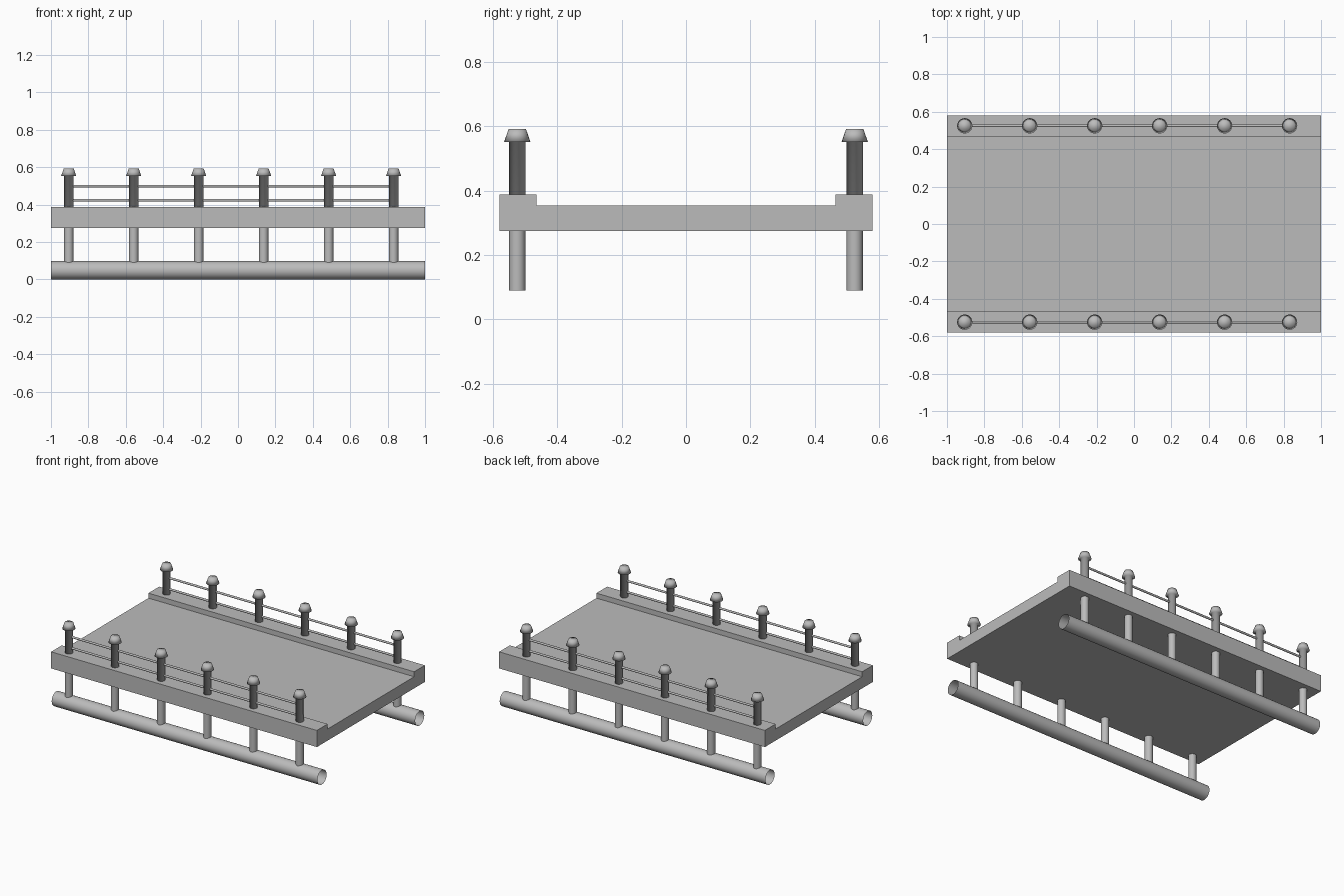
import bpy, bmesh, math
from mathutils import Matrix, Vector

if "Cube" in bpy.data.objects:
    bpy.data.objects.remove(bpy.data.objects["Cube"], do_unlink=True)

GREY = (0.5, 0.5, 0.5, 1)
grey = bpy.data.materials.new("plain grey")
grey.use_nodes = True
grey.diffuse_color = GREY
grey.node_tree.nodes["Principled BSDF"].inputs["Base Color"].default_value = GREY

SIDE_Y = 0.525
POST_X = [-0.905 + 0.3474 * i for i in range(6)]


def finish(name, bm, smooth=True):
    bmesh.ops.recalc_face_normals(bm, faces=bm.faces)
    mesh = bpy.data.meshes.new(name)
    bm.to_mesh(mesh)
    bm.free()
    mesh.materials.append(grey)
    for p in mesh.polygons:
        p.use_smooth = smooth
    obj = bpy.data.objects.new(name, mesh)
    bpy.context.collection.objects.link(obj)
    return obj


def lathe(name, profile, location, along_x=False, capped=False, sides=24):
    """Sweep (radius, height) points into rings of quads, optionally capped."""
    bm = bmesh.new()
    rings = []
    for r, h in profile:
        ring = []
        for i in range(sides):
            a = math.tau * i / sides
            ring.append(bm.verts.new((r * math.cos(a), r * math.sin(a), h)))
        rings.append(ring)
    for lower, upper in zip(rings, rings[1:]):
        for i in range(sides):
            j = (i + 1) % sides
            bm.faces.new((lower[i], lower[j], upper[j], upper[i]))
    if capped:
        bm.faces.new(rings[0][::-1])
        bm.faces.new(rings[-1])
    turn = Matrix.Rotation(math.pi / 2, 4, 'Y') if along_x else Matrix()
    bm.transform(Matrix.Translation(Vector(location)) @ turn)
    # Open tubes need their outside orientation kept by the recalculation
    return finish(name, bm)


# Deck: channel section with a raised curb along each long side
section = [(0.58, 0.275), (0.58, 0.388), (0.465, 0.388), (0.465, 0.354)]
section += [(-y, z) for y, z in reversed(section)]
bm = bmesh.new()
end = bm.faces.new([bm.verts.new((-1, y, z)) for y, z in section])
moved = bmesh.ops.extrude_face_region(bm, geom=[end], use_keep_orig=True)
verts = [v for v in moved["geom"] if isinstance(v, bmesh.types.BMVert)]
bmesh.ops.translate(bm, verts=verts, vec=(2, 0, 0))
finish("deck", bm, smooth=False)

# Bollard with a flared, softly shaded cap
bollard = [(0.025, 0.28), (0.025, 0.552), (0.041, 0.552), (0.027, 0.592)]

for side, y in (("front", -SIDE_Y), ("back", SIDE_Y)):
    # Open float tube under the deck
    lathe(side + "_float_tube", [(0.049, -1), (0.049, 1)], (0, y, 0.049),
          along_x=True, sides=32)
    # Two thin rails threaded through the bollards
    for level, z in (("lower", 0.423), ("upper", 0.499)):
        lathe(f"{side}_{level}_rail", [(0.007, POST_X[0]), (0.007, POST_X[-1])],
              (0, y, z), along_x=True, sides=12)
    # Supports below and bollards above
    for n, x in enumerate(POST_X, 1):
        lathe(f"{side}_support_{n}", [(0.025, 0.09), (0.025, 0.28)], (x, y, 0))
        lathe(f"{side}_bollard_{n}", bollard, (x, y, 0), capped=True)
